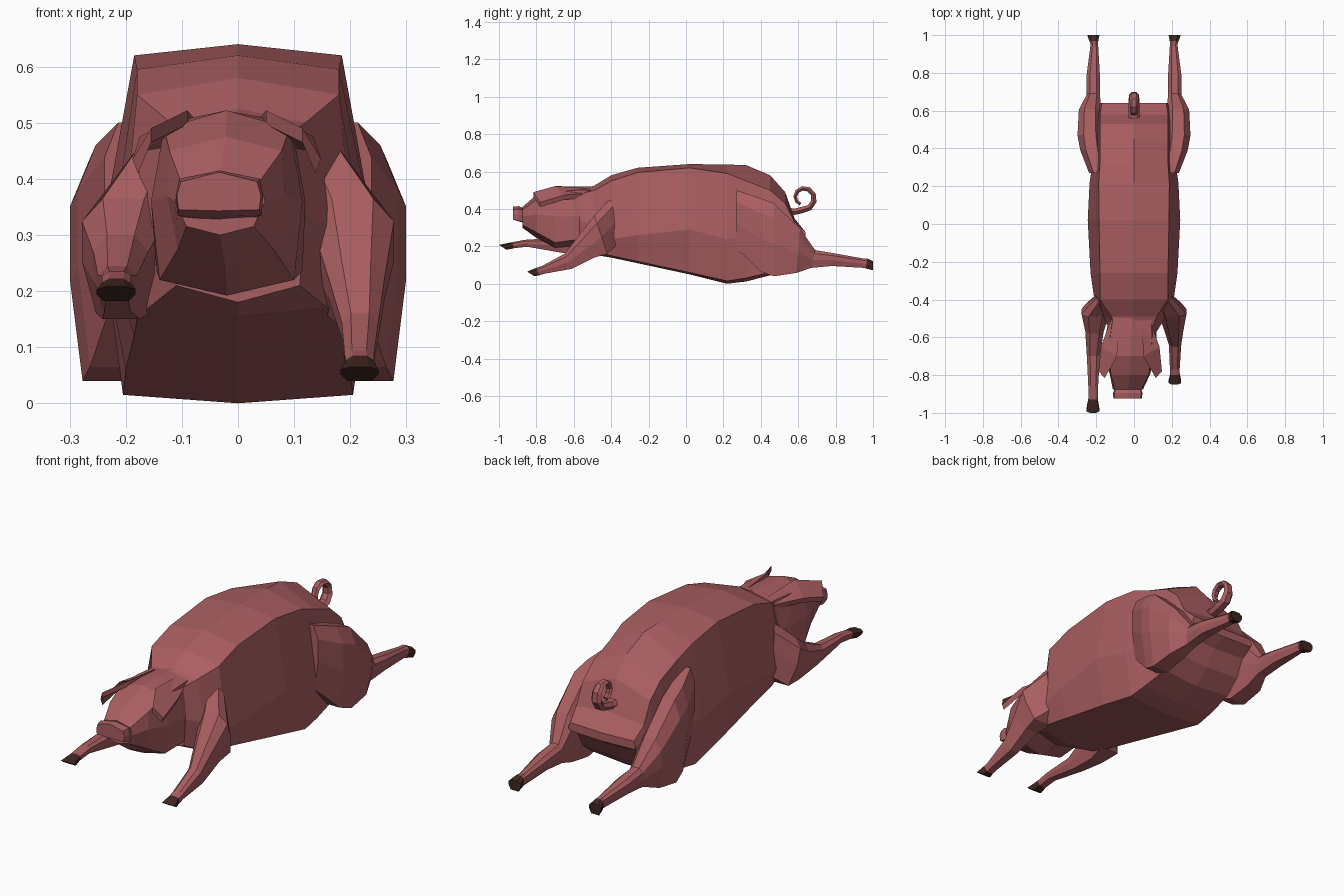
import bpy, bmesh, math
from mathutils import Vector


def material(name, rgb):
    m = bpy.data.materials.new(name)
    m.diffuse_color = (*rgb, 1)
    return m


SKIN = material("skin", (0.40, 0.112, 0.12))
HOOF = material("hoof", (0.05, 0.02, 0.014))


def loft(name, rings, hoof_from=None):
    """Skin closed rings into a capped flat-shaded solid; hoof colour from a given ring on."""
    bm = bmesh.new()
    vs = [[bm.verts.new(p) for p in r] for r in rings]
    n = len(rings[0])
    for i in range(len(vs) - 1):
        for j in range(n):
            k = (j + 1) % n
            f = bm.faces.new((vs[i][j], vs[i][k], vs[i + 1][k], vs[i + 1][j]))
            f.material_index = int(hoof_from is not None and i >= hoof_from)
    bm.faces.new(vs[0])
    bm.faces.new(vs[-1]).material_index = int(hoof_from is not None)
    bmesh.ops.recalc_face_normals(bm, faces=bm.faces)
    me = bpy.data.meshes.new(name)
    bm.to_mesh(me)
    bm.free()
    me.materials.append(SKIN)
    if hoof_from is not None:
        me.materials.append(HOOF)
    ob = bpy.data.objects.new(name, me)
    bpy.context.collection.objects.link(ob)
    return ob


def section(y, top, xc, zc, xm, zm, xb, zb, bot, cx=0):
    """Eight-sided mirrored cross-section: top, upper corner, side, lower corner, bottom."""
    half = [(xc, zc), (xm, zm), (xb, zb)]
    pts = [(0, top)] + half + [(0, bot)] + [(-x, z) for x, z in reversed(half)]
    return [(x + cx, y, z) for x, z in pts]


def limb_ring(side, uy, uz, ly, lz, xin, xout):
    """Eight-sided limb ring between an upper and a lower profile point."""
    w = xout - xin
    outline = [(.25, 0), (.75, 0), (1, .2), (1, .55), (.83, 1), (.17, 1), (0, .55), (0, .2)]
    return [(side * (xin + a * w), uy + t * (ly - uy), uz + t * (lz - uz)) for a, t in outline]


# Body
loft("body", [section(*r) for r in [
    (-.57, .50, .09, .48, .12, .34, .11, .21, .18),
    (-.49, .525, .12, .50, .17, .31, .16, .17, .155),
    (-.40, .58, .18, .55, .21, .24, .18, .15, .14),
    (-.26, .62, .18, .595, .23, .26, .185, .12, .11),
    (.02, .64, .185, .62, .245, .29, .20, .06, .05),
    (.22, .637, .187, .59, .235, .24, .205, .015, .0),
    (.32, .635, .18, .55, .22, .25, .20, .03, .012),
    (.45, .58, .18, .50, .21, .27, .19, .06, .045),
    (.53, .49, .18, .43, .20, .26, .18, .12, .11),
    (.58, .35, .18, .33, .19, .26, .18, .20, .19),
    (.64, .27, .17, .275, .18, .25, .17, .235, .23)]])

# Head, turned slightly to one side
loft("head", [section(*r) for r in [
    (-.48, .52, .10, .50, .12, .36, .11, .25, .23, -.01),
    (-.59, .52, .11, .50, .135, .36, .13, .235, .20, -.015),
    (-.70, .522, .112, .49, .135, .36, .12, .22, .192, -.02),
    (-.80, .475, .10, .45, .105, .37, .085, .275, .245, -.022),
    (-.875, .41, .07, .395, .08, .36, .06, .315, .30, -.032)]])

# Snout disc
loft("snout", [section(*r) for r in [
    (-.86, .40, .06, .39, .065, .36, .06, .33, .325, -.032),
    (-.895, .415, .072, .40, .078, .37, .075, .335, .333, -.033),
    (-.925, .412, .068, .395, .075, .37, .072, .345, .343, -.034)]])

# Ears: thin flaps leaning forward
EAR = [((.06, -.52, .51), (.10, -.50, .485)),
       ((.07, -.70, .522), (.155, -.65, .475)),
       ((.135, -.815, .49), (.168, -.78, .435))]
for side, tag in ((1, "right"), (-1, "left")):
    rings = []
    for inner, outer in EAR:
        pts = [inner, outer, (outer[0] - .01, outer[1], outer[2] - .025),
               (inner[0], inner[1], inner[2] - .025)]
        rings.append([(side * x - .02, y, z) for x, y, z in pts])
    loft(tag + "_ear", rings)

# Front legs: shared shoulder, one leg reaching further forward
SHOULDER = [(-.40, .46, -.36, .22, .10, .20), (-.49, .365, -.42, .16, .13, .278)]
REACH = {
    1: [(-.58, .25, -.49, .14, .16, .262), (-.65, .16, -.61, .08, .185, .25),
        (-.77, .095, -.75, .055, .19, .242), (-.80, .085, -.785, .045, .192, .242),
        (-.85, .065, -.81, .04, .183, .25)],
    -1: [(-.58, .30, -.52, .15, .16, .258), (-.70, .245, -.66, .165, .18, .25),
         (-.86, .235, -.85, .198, .19, .242), (-.93, .222, -.92, .19, .192, .242),
         (-1.0, .208, -.96, .182, .183, .252)]}
for side, tag in ((1, "right"), (-1, "left")):
    loft(tag + "_front_leg", [limb_ring(side, *r) for r in SHOULDER + REACH[side]], hoof_from=5)

# Hind legs: haunch, shank and hoof stretched backwards
HIND = [(.27, .50, .27, .19, .14, .238), (.39, .46, .40, .065, .16, .285),
        (.47, .43, .47, .04, .17, .299), (.61, .295, .59, .058, .175, .292),
        (.69, .18, .67, .085, .18, .25), (.78, .165, .78, .095, .18, .252),
        (.95, .135, .95, .085, .19, .23), (.97, .135, .96, .082, .19, .235),
        (1.0, .12, 1.0, .072, .183, .247)]
for side, tag in ((1, "right"), (-1, "left")):
    loft(tag + "_hind_leg", [limb_ring(side, *r) for r in HIND], hoof_from=7)

# Curled tail: hexagonal tube along a spiral
path = [Vector((0, .53, .39)), Vector((0, .58, .385))]
radii = [.032, .03]
for i in range(10):
    a = math.radians(-95 + i * 38)
    r = .066 - .0032 * i
    path.append(Vector((0, .627 + r * math.cos(a), .46 + r * math.sin(a))))
    radii.append(.03 - .0018 * i)
rings = []
for i, p in enumerate(path):
    d = (path[min(i + 1, len(path) - 1)] - path[max(i - 1, 0)]).normalized()
    n = d.cross(Vector((1, 0, 0)))
    rings.append([p + Vector((1, 0, 0)) * radii[i] * math.cos(k * math.pi / 3)
                  + n * radii[i] * .65 * math.sin(k * math.pi / 3) for k in range(6)])
loft("tail", rings)
